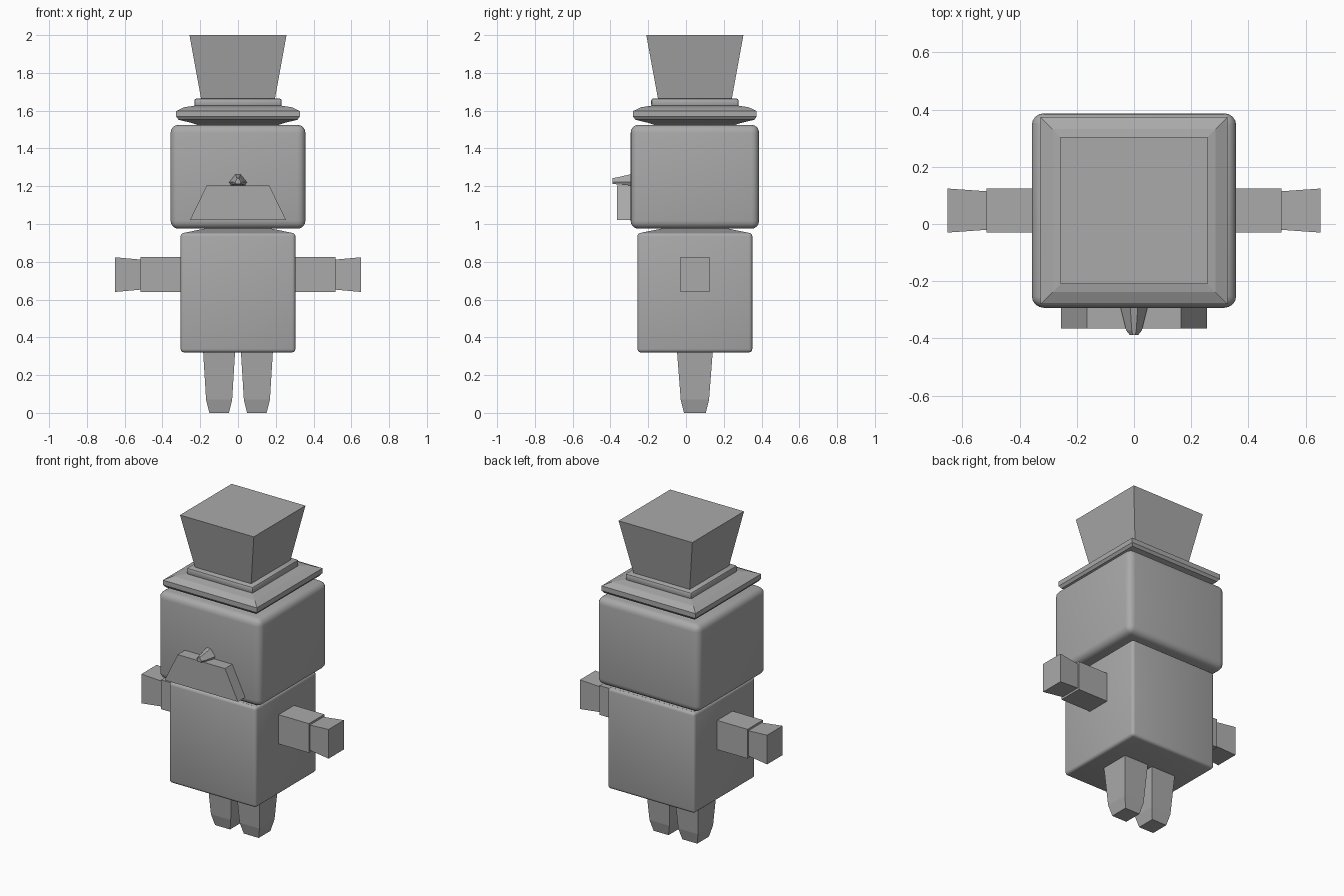
import bpy
import bmesh

if "Cube" in bpy.data.objects:
    bpy.data.objects.remove(bpy.data.objects["Cube"])

CY = 0.047  # depth centre of the body

grey = bpy.data.materials.new("plain_grey")
grey.diffuse_color = (0.4, 0.4, 0.4, 1)
grey.use_nodes = True
grey.node_tree.nodes["Principled BSDF"].inputs["Base Color"].default_value = grey.diffuse_color


def finish(name, bm):
    bmesh.ops.recalc_face_normals(bm, faces=bm.faces)
    mesh = bpy.data.meshes.new(name)
    bm.to_mesh(mesh)
    bm.free()
    mesh.materials.append(grey)
    obj = bpy.data.objects.new(name, mesh)
    bpy.context.collection.objects.link(obj)
    return obj


def loft(name, rings):
    """Join rings of points with equal counts and cap both ends."""
    bm = bmesh.new()
    loops = [[bm.verts.new(p) for p in ring] for ring in rings]
    n = len(loops[0])
    for a, b in zip(loops, loops[1:]):
        for i in range(n):
            j = (i + 1) % n
            bm.faces.new((a[i], a[j], b[j], b[i]))
    bm.faces.new(loops[0])
    bm.faces.new(loops[-1])
    return finish(name, bm)


def rect_z(z, hx, hy, x=0.0, y=CY):
    return [(x - hx, y - hy, z), (x + hx, y - hy, z),
            (x + hx, y + hy, z), (x - hx, y + hy, z)]


def rect_x(x, hy, hz, y=CY, z=0.732):
    return [(x, y - hy, z - hz), (x, y + hy, z - hz),
            (x, y + hy, z + hz), (x, y - hy, z + hz)]


def round_edges(obj, width, segments):
    mod = obj.modifiers.new("rounded_edges", "BEVEL")
    mod.width = width
    mod.segments = segments
    mod.limit_method = "NONE"
    bpy.ops.object.select_all(action="DESELECT")
    obj.select_set(True)
    bpy.context.view_layer.objects.active = obj
    bpy.ops.object.modifier_apply(modifier=mod.name)
    bpy.ops.object.shade_smooth_by_angle(angle=0.7)


def square_stack(name, levels):
    return loft(name, [rect_z(z, h, h) for z, h in levels])


# Body, neck and head
round_edges(square_stack("body", [(0.32, 0.304), (0.953, 0.304)]), 0.018, 3)
square_stack("neck", [(0.945, 0.29), (0.953, 0.287), (0.985, 0.13)])
round_edges(square_stack("head", [(0.975, 0.357), (1.525, 0.357)]), 0.042, 4)
# the head is slightly shallower than it is wide
bpy.data.objects["head"].scale.y = 0.34 / 0.357
bpy.data.objects["head"].location.y = CY * (1 - 0.34 / 0.357)

# Hat
square_stack("hat_brim", [(1.52, 0.2), (1.535, 0.245), (1.552, 0.315),
                          (1.568, 0.327), (1.598, 0.327), (1.618, 0.285), (1.628, 0.22)])
round_edges(square_stack("hat_band", [(1.62, 0.231), (1.665, 0.231)]), 0.012, 2)
square_stack("hat_crown", [(1.655, 0.194), (2.0, 0.257)])

# Arms, hands and legs on both sides
for side, s in (("left", -1), ("right", 1)):
    loft(side + "_arm", [rect_x(s * 0.29, 0.077, 0.092), rect_x(s * 0.515, 0.077, 0.092)])
    loft(side + "_hand", [rect_x(s * 0.51, 0.067, 0.079), rect_x(s * 0.652, 0.077, 0.092)])
    loft(side + "_leg", [rect_z(0.0, 0.052, 0.058, s * 0.1),
                         rect_z(0.07, 0.069, 0.075, s * 0.1),
                         rect_z(0.33, 0.085, 0.095, s * 0.1)])

# Moustache plate
outline = [(-0.255, 1.02), (0.255, 1.02), (0.165, 1.205), (-0.165, 1.205)]
loft("moustache", [[(x, y, z) for x, z in outline] for y in (-0.365, -0.28)])

# Nose, tapering towards the front
nose = [(-0.04, 1.203), (0.04, 1.203), (0.05, 1.222), (0.014, 1.266), (-0.014, 1.266), (-0.05, 1.222)]


def nose_ring(y, f, zc=1.22):
    return [(x * f, y, zc + (z - zc) * max(f, 0.5)) for x, z in nose]


loft("nose", [nose_ring(-0.388, 0.3), nose_ring(-0.372, 0.55), nose_ring(-0.28, 1.0)])
